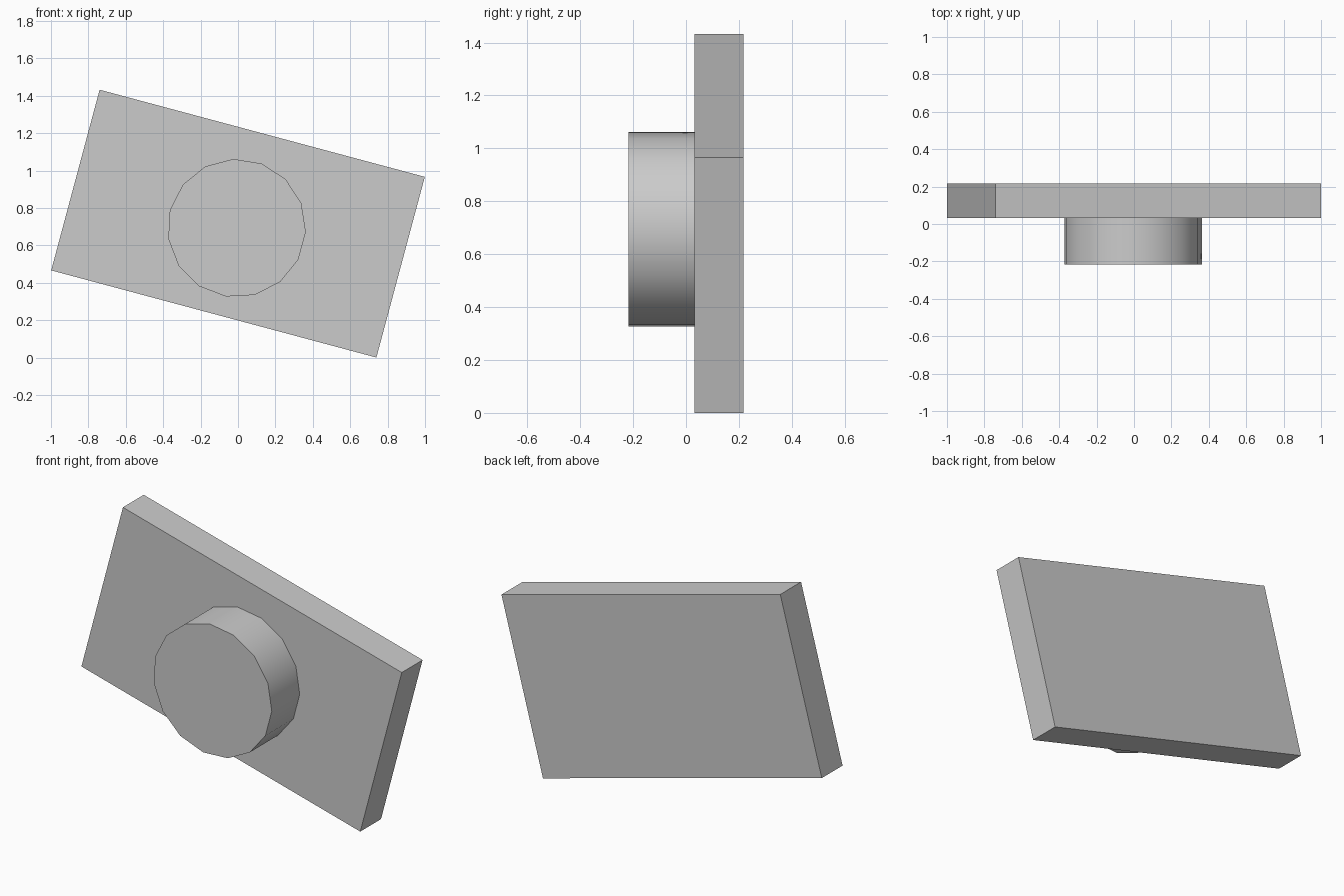
import bpy
import bmesh
from math import cos, sin, radians

cube = bpy.data.objects.get("Cube")
if cube:
    bpy.data.objects.remove(cube, do_unlink=True)

grey = bpy.data.materials.new("plain_grey")
grey.use_nodes = True
colour = (0.6, 0.6, 0.6, 1)
grey.diffuse_color = colour
grey.node_tree.nodes["Principled BSDF"].inputs["Base Color"].default_value = colour


def prism(name, outline, front, back):
    """Extrude an (x, z) outline along y from front to back."""
    bm = bmesh.new()
    face = bm.faces.new([bm.verts.new((x, front, z)) for x, z in outline])
    moved = bmesh.ops.extrude_face_region(bm, geom=[face], use_keep_orig=True)
    verts = [v for v in moved["geom"] if isinstance(v, bmesh.types.BMVert)]
    bmesh.ops.translate(bm, verts=verts, vec=(0, back - front, 0))
    bmesh.ops.recalc_face_normals(bm, faces=bm.faces)
    mesh = bpy.data.meshes.new(name)
    bm.to_mesh(mesh)
    bm.free()
    mesh.materials.append(grey)
    obj = bpy.data.objects.new(name, mesh)
    bpy.context.collection.objects.link(obj)
    return obj


# Tilted rectangular plate
tilt = radians(15)
width, height, centre_z = 1.8, 1.0, 0.716
corners = []
for sx, sz in ((-1, -1), (1, -1), (1, 1), (-1, 1)):
    u, v = sx * width / 2, sz * height / 2
    corners.append((u * cos(tilt) + v * sin(tilt),
                    centre_z - u * sin(tilt) + v * cos(tilt)))
prism("back_plate", corners, 0.032, 0.217)

# Fifteen-sided round boss on the front
sides, radius = 15, 0.37
angles = [radians(93) + i * radians(360 / sides) for i in range(sides)]
boss = prism("round_boss",
             [(-0.007 + radius * cos(a), 0.692 + radius * sin(a)) for a in angles],
             -0.217, 0.032)

# Smooth rim with crisp cap edges
bpy.ops.object.select_all(action='DESELECT')
boss.select_set(True)
bpy.context.view_layer.objects.active = boss
bpy.ops.object.shade_smooth_by_angle(angle=radians(30))
